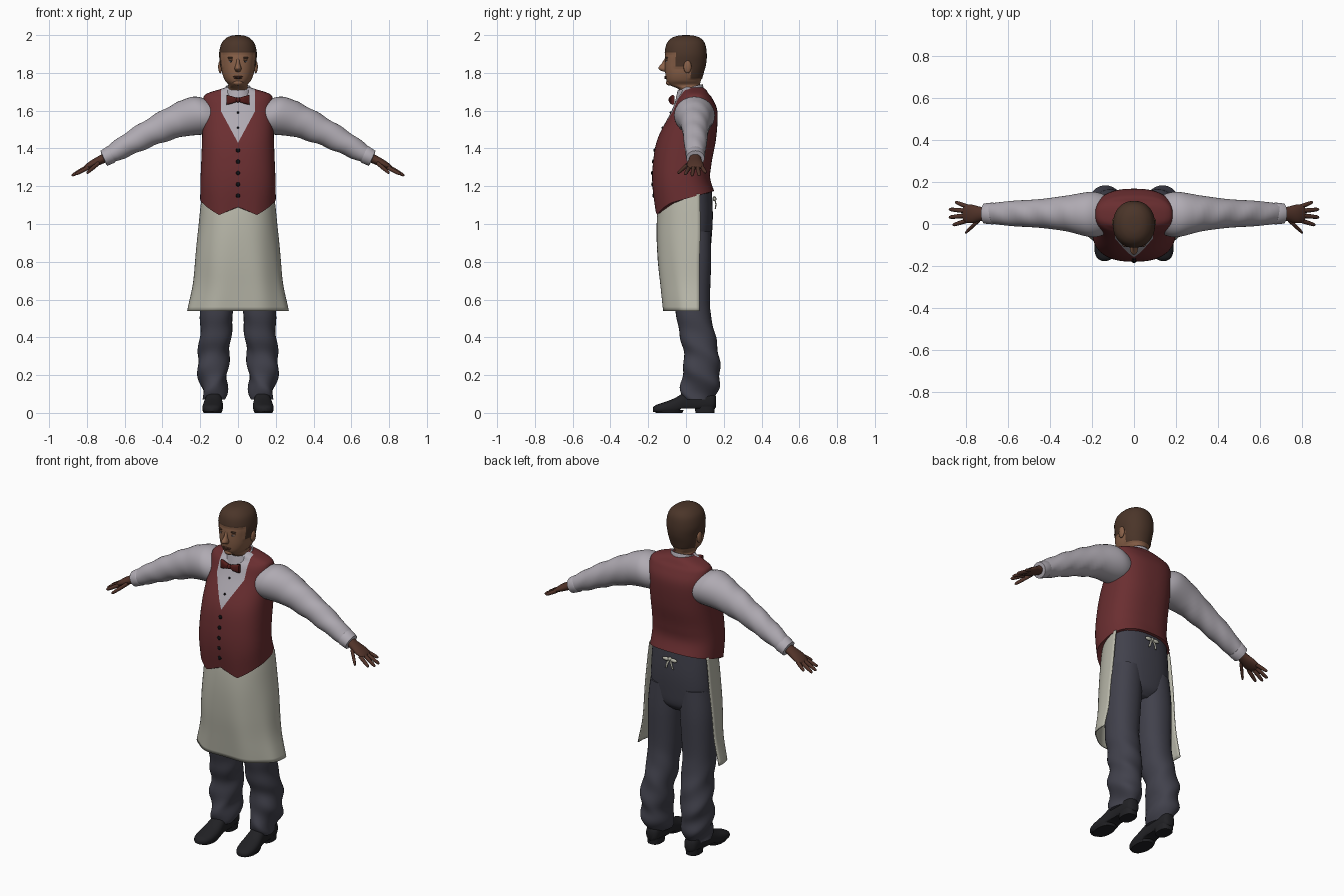
import bpy, bmesh
from math import sin, cos, pi, radians
from mathutils import Vector
from mathutils.bvhtree import BVHTree

cube = bpy.data.objects.get("Cube")
if cube:
    bpy.data.objects.remove(cube)

X, Y, Z = Vector((1, 0, 0)), Vector((0, 1, 0)), Vector((0, 0, 1))
parts = []


def material(name, *rgb):
    linear = [(c / 255) ** 2.2 for c in rgb] + [1]
    m = bpy.data.materials.new(name)
    m.use_nodes = True
    m.diffuse_color = linear
    m.node_tree.nodes["Principled BSDF"].inputs["Base Color"].default_value = linear
    return m


vest_red = material("vest_red", 106, 50, 52)
shirt_white = material("shirt_white", 174, 169, 177)
apron_cream = material("apron_cream", 184, 183, 169)
trouser_grey = material("trouser_grey", 67, 67, 77)
shoe_black = material("shoe_black", 38, 38, 41)
skin = material("skin", 136, 97, 74)
hand_skin = material("hand_skin", 82, 54, 45)
hair_brown = material("hair_brown", 76, 56, 45)
tie_red = material("tie_red", 84, 34, 32)
button_black = material("button_black", 22, 22, 24)


def resample(rows, k):
    """Smooth curve through the rows, k steps between each pair."""
    pad = [Vector(r) for r in (rows[0], *rows, rows[-1])]
    out = []
    for a, b, c, d in zip(pad, pad[1:], pad[2:], pad[3:]):
        for j in range(k):
            t = j / k
            out.append((b * 2 + (c - a) * t + (a * 2 - b * 5 + c * 4 - d) * t ** 2
                        + (b * 3 - a - c * 3 + d) * t ** 3) / 2)
    return out + [pad[-1]]


def power_of(value, p):
    return (1 if value > 0 else -1) * abs(value) ** (2 / p)


def loft(rows, u=X, v=Y, p=2, seg=32, k=4, cap=True, arc=None, shape=None):
    """Rows are x, y, z and the two radii along u and v."""
    bm = bmesh.new()
    start, end = arc or (0, 2 * pi)
    count = seg + 1 if arc else seg
    rings = []
    for x, y, z, ru, rv in resample(rows, k):
        ring = []
        for i in range(count):
            a = start + (end - start) * i / seg
            co = Vector((x, y, z)) + u * ru * power_of(cos(a), p) + v * rv * power_of(sin(a), p)
            ring.append(bm.verts.new(shape(co, a) if shape else co))
        rings.append(ring)
    for low, high in zip(rings, rings[1:]):
        for i in range(seg):
            j = (i + 1) % count
            bm.faces.new((low[i], low[j], high[j], high[i]))
    if cap and not arc:
        bm.faces.new(rings[0])
        bm.faces.new(rings[-1])
    bmesh.ops.recalc_face_normals(bm, faces=bm.faces)
    return bm


def finish(name, bm, *mats, mirror=False, thick=0):
    mesh = bpy.data.meshes.new(name)
    bm.to_mesh(mesh)
    bm.free()
    for m in mats:
        mesh.materials.append(m)
    obj = bpy.data.objects.new(name, mesh)
    bpy.context.collection.objects.link(obj)
    if mirror:
        obj.modifiers.new("Mirror", "MIRROR").use_mirror_merge = False
    if thick:
        obj.modifiers.new("Solidify", "SOLIDIFY").thickness = thick
    parts.append(obj)
    return obj


def blob(name, centre, size, mat, mirror=False):
    bm = bmesh.new()
    bmesh.ops.create_uvsphere(bm, u_segments=16, v_segments=10, radius=1)
    bmesh.ops.scale(bm, vec=size, verts=bm.verts)
    bmesh.ops.translate(bm, vec=centre, verts=bm.verts)
    return finish(name, bm, mat, mirror=mirror)


# Waistcoat body: slanted hem with two front points, shirt showing in the V
def hem(co, a):
    if co.z < 1.3:
        edge = 1.09 + 0.085 * (co.y + 0.16) / 0.31
        if co.y < 0:
            edge -= 0.045 * max(0, 1 - abs(abs(co.x) - 0.1) / 0.09) * min(1, -co.y / 0.1)
        co.z = edge + (co.z - 1.07) * (1.3 - edge) / 0.23
    return co


torso = loft([(0, -.007, 1.07, .2, .156), (0, -.025, 1.2, .199, .153), (0, -.02, 1.32, .195, .155),
              (0, .004, 1.45, .19, .155), (0, .043, 1.59, .187, .124), (0, .046, 1.66, .185, .096),
              (0, .046, 1.69, .165, .074), (0, .04, 1.715, .09, .062), (0, .03, 1.725, .06, .05)],
             p=2.5, seg=72, k=5, shape=hem)
for point, normal in [((0, 0, 1.43), (s, 0, -.54)) for s in (1, -1)] + [((s * .09, 0, 0), X) for s in (1, -1)]:
    bmesh.ops.bisect_plane(torso, geom=torso.verts[:] + torso.edges[:] + torso.faces[:],
                           plane_co=point, plane_no=normal)
for f in torso.faces:
    c = f.calc_center_median()
    f.material_index = int(c.y < .02 and abs(c.x) < min(.09, (c.z - 1.43) * .54))
chest = BVHTree.FromBMesh(torso)
finish("waistcoat", torso, vest_red, shirt_white)

# Buttons sitting on the chest
for i, z in enumerate((1.39, 1.33, 1.27, 1.21, 1.15, 1.59, 1.51)):
    hit = chest.ray_cast(Vector((0, -1, z)), Y)[0]
    r = .011 if z < 1.43 else .006
    blob(f"button_{i + 1}", hit, (r, .006, r), button_black)

# Sleeves with soft creases, and cuffs
tilt = Vector((.4, 0, .91))


def sleeve_crease(co, a):
    co.z += .003 * sin(co.x * 55 + 2 * a) * (co.x > .3)
    return co


finish("sleeves", loft([(.13, .045, 1.58, .09, .09), (.2, .045, 1.575, .108, .108), (.32, .05, 1.545, .085, .09),
                        (.45, .05, 1.49, .068, .073), (.58, .05, 1.422, .06, .06), (.7, .05, 1.353, .046, .042)],
                       Y, tilt, shape=sleeve_crease, k=6), shirt_white, mirror=True)
finish("cuffs", loft([(.668, .05, 1.37, .05, .046), (.672, .05, 1.368, .052, .048), (.71, .05, 1.348, .048, .044),
                      (.712, .05, 1.347, .035, .03)], Y, tilt, k=1), shirt_white, mirror=True)

# Hands with spread fingers
palm_up = Vector((.5, 0, .87))
finish("palms", loft([(.69, .05, 1.358, .03, .025), (.73, .048, 1.338, .034, .023), (.77, .048, 1.318, .044, .02),
                      (.8, .05, 1.302, .042, .014), (.812, .05, 1.296, .03, .008)],
                     Y, palm_up, seg=20), hand_skin, mirror=True)
fingers = {"index": (.79, .017, 1.3, .862, -.005, 1.262), "middle": (.8, .04, 1.302, .88, .032, 1.255),
           "ring": (.8, .062, 1.302, .88, .07, 1.256), "little": (.79, .082, 1.304, .85, .104, 1.272),
           "thumb": (.735, .02, 1.325, .802, -.043, 1.268)}
for name, f in fingers.items():
    a, b = Vector(f[:3]), Vector(f[3:])
    rows = [(*a.lerp(b, t), r, r) for t, r in ((0, .011), (.5, .0105), (.9, .008), (1, .002))]
    finish(name + "_fingers", loft(rows, Y, palm_up, seg=10, k=3), hand_skin, mirror=True)

# Head and neck, with hair as a slightly raised region
head = loft([(0, .025, 1.66, .06, .06), (0, .022, 1.71, .058, .058), (0, -.006, 1.735, .05, .08),
             (0, -.012, 1.76, .069, .091), (0, -.01, 1.8, .084, .1), (0, -.005, 1.85, .091, .108),
             (0, -.002, 1.9, .096, .108), (0, -.001, 1.95, .086, .099), (0, 0, 1.978, .064, .078),
             (0, 0, 1.992, .037, .046), (0, 0, 1.996, .008, .01)], p=2.15, seg=56, k=6)


def hairline(y):
    if y < -.05:
        return 1.912
    return 1.83 if y < -.005 else (1.85 if y < .025 else 1.77)


hair_verts = set()
for f in head.faces:
    c = f.calc_center_median()
    if c.z > hairline(c.y):
        f.material_index = 1
        hair_verts.update(f.verts)
head.normal_update()
for vert in hair_verts:
    vert.co += vert.normal * .004
finish("head", head, skin, hair_brown)

# Face
finish("nose", loft([(0, -.102, 1.88, .008, .008), (0, -.112, 1.85, .01, .017), (0, -.118, 1.826, .018, .029),
                     (0, -.113, 1.812, .015, .02), (0, -.106, 1.806, .008, .008)], seg=20), skin)
blob("ears", (.094, .008, 1.832), (.011, .021, .034), skin, True)
blob("eyes", (.035, -.097, 1.86), (.014, .01, .006), shirt_white, True)
blob("irises", (.034, -.104, 1.86), (.006, .004, .006), button_black, True)
blob("eyebrows", (.036, -.1, 1.88), (.02, .01, .005), hair_brown, True)
blob("eyelids", (.035, -.098, 1.868), (.017, .011, .005), skin, True)
blob("upper_lip", (0, -.105, 1.78), (.026, .01, .004), hand_skin)
blob("lower_lip", (0, -.105, 1.773), (.021, .011, .005), hand_skin)
blob("chin", (0, -.085, 1.748), (.028, .021, .016), skin)


# Shirt collar, higher at the back, and bow tie
def collar_slope(co, a):
    co.z += .25 * (co.y - .02)
    return co


finish("collar", loft([(0, .022, 1.665, .083, .08), (0, .022, 1.695, .075, .073), (0, .022, 1.724, .068, .066)],
                      cap=False, shape=collar_slope), shirt_white, thick=.008)
finish("bow_tie_wings", loft([(.003, -.077, 1.657, .008, .009), (.03, -.077, 1.657, .013, .019),
                              (.06, -.07, 1.657, .01, .026)], Y, Z, p=3, seg=20), tie_red, mirror=True)
blob("bow_tie_knot", (0, -.08, 1.657), (.012, .013, .014), tie_red)


# Apron: an open front wrap with gentle folds
def folds(co, a):
    co.y += .012 * sin(7 * a) * max(0, 1.05 - co.z)
    co.x += .012 * sin(14 * co.z + a) * max(0, 1 - co.z)
    return co


finish("apron", loft([(0, .055, 1.16, .19, .19), (0, .055, 1.08, .2, .205), (0, .055, .95, .213, .212),
                      (0, .05, .8, .23, .202), (0, .05, .66, .242, .188), (0, .05, .54, .264, .175)],
                     p=2.3, seg=48, arc=(pi - radians(4), 2 * pi + radians(4)), shape=folds),
       apron_cream, thick=.006)

# Apron ties knotted at the back
blob("apron_knot", (0, .15, 1.135), (.012, .01, .012), apron_cream)
blob("apron_bow_loops", (.025, .152, 1.132), (.022, .009, .011), apron_cream, True)
finish("apron_tie_ends", loft([(.004, .152, 1.13, .005, .003), (.015, .158, 1.105, .007, .003),
                               (.022, .155, 1.08, .006, .003)], seg=8), apron_cream, mirror=True)

# Trousers
finish("trouser_seat", loft([(0, .01, 1.2, .18, .125), (0, .018, 1.05, .188, .124), (0, .022, .93, .187, .114),
                             (0, .03, .85, .15, .095), (0, .03, .81, .07, .06)], p=2.4), trouser_grey)


def trouser_crease(co, a):
    low = max(0, .6 - co.z)
    co.y += .014 * low * sin(co.z * 48 + a)
    co.x += .02 * low * sin(co.z * 40 + 2 * a)
    return co


finish("trouser_legs", loft([(.095, .03, .96, .09, .1), (.105, .033, .8, .096, .1), (.113, .036, .55, .088, .092),
                             (.119, .064, .4, .083, .094), (.132, .084, .28, .083, .093),
                             (.13, .077, .17, .074, .103), (.126, .068, .1, .062, .092),
                             (.126, .066, .07, .055, .08)], p=2.2, k=7, shape=trouser_crease),
       trouser_grey, mirror=True)


# Shoes with a raised arch and a heel
def sole(co, a):
    co.z = max(co.z, .004 if co.y < -.03 else .022)
    return co


finish("shoes", loft([(.125, .158, .06, .02, .03), (.126, .14, .06, .037, .045), (.127, .08, .065, .043, .06),
                      (.129, .01, .06, .043, .058), (.132, -.06, .036, .053, .042), (.136, -.12, .025, .052, .03),
                      (.139, -.16, .02, .038, .021), (.14, -.176, .017, .012, .01)],
                     X, Z, p=2.4, seg=28, shape=sole), shoe_black, mirror=True)
finish("shoe_heels", loft([(.126, .1, 0, .038, .05), (.126, .1, .035, .04, .054)], p=2.6, k=1),
       shoe_black, mirror=True)
finish("shoe_soles", loft([(.135, -.09, 0, .046, .07), (.135, -.09, .014, .053, .078)], p=2.3, k=1),
       shoe_black, mirror=True)

# Smooth shading with sharp edges kept
bpy.ops.object.select_all(action="DESELECT")
for obj in parts:
    obj.select_set(True)
bpy.context.view_layer.objects.active = parts[0]
bpy.ops.object.shade_smooth_by_angle(angle=radians(50))
